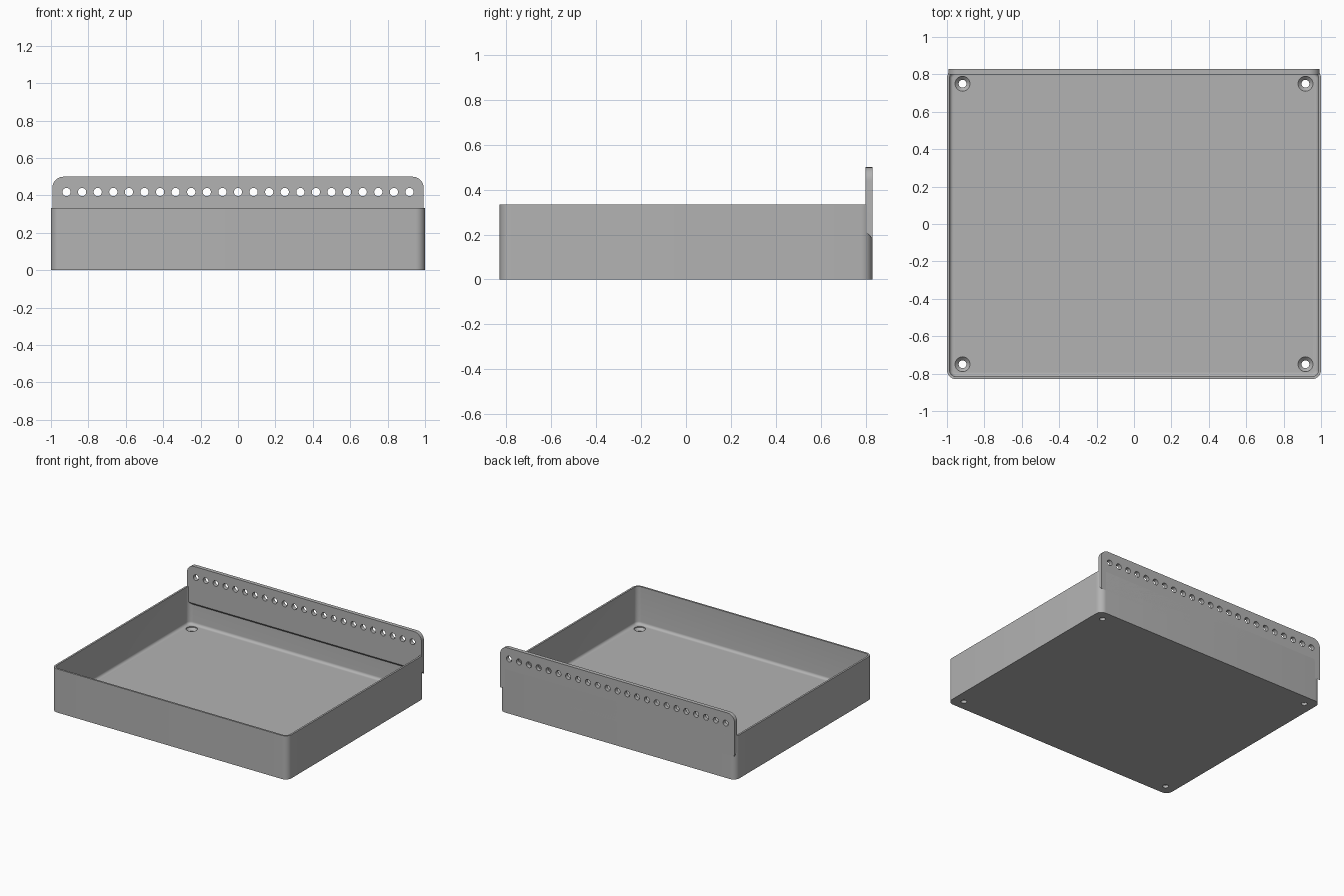
import bpy, bmesh, math
from mathutils import Matrix

cube = bpy.data.objects.get("Cube")
if cube:
    bpy.data.objects.remove(cube, do_unlink=True)

WIDTH, DEPTH, WALL, FLOOR = 1.0, 0.83, 0.014, 0.045   # half sizes, thicknesses
TRAY_TOP, PLATE_TOP, PITCH = 0.333, 0.5, 1 / 12

gray = bpy.data.materials.new("Plain gray")
gray.use_nodes = True
gray.diffuse_color = (0.45, 0.45, 0.45, 1)
gray.node_tree.nodes["Principled BSDF"].inputs["Base Color"].default_value = gray.diffuse_color


def make_object(name, bm):
    bmesh.ops.recalc_face_normals(bm, faces=bm.faces)
    mesh = bpy.data.meshes.new(name)
    bm.to_mesh(mesh)
    bm.free()
    obj = bpy.data.objects.new(name, mesh)
    bpy.context.collection.objects.link(obj)
    mesh.materials.append(gray)
    return obj


def select_only(obj):
    bpy.ops.object.select_all(action='DESELECT')
    obj.select_set(True)
    bpy.context.view_layer.objects.active = obj


def cut(obj, cutter):
    select_only(obj)
    mod = obj.modifiers.new("Holes", 'BOOLEAN')
    mod.operation, mod.solver, mod.object = 'DIFFERENCE', 'EXACT', cutter
    bpy.ops.object.modifier_apply(modifier=mod.name)
    bpy.data.objects.remove(cutter, do_unlink=True)
    bpy.ops.object.shade_smooth_by_angle(angle=math.radians(30))


def rounded_ring(bm, inset, z, radius, steps=8):
    """Rounded rectangle of vertices, inset from the outer tray wall."""
    ring = []
    for corner, (sx, sy) in enumerate([(1, 1), (-1, 1), (-1, -1), (1, -1)]):
        cx, cy = sx * (WIDTH - inset - radius), sy * (DEPTH - inset - radius)
        for i in range(steps + 1):
            a = math.pi / 2 * (corner + i / steps)
            ring.append(bm.verts.new((cx + radius * math.cos(a), cy + radius * math.sin(a), z)))
    return ring


# Open tray: outer wall, rim, inner wall, filleted floor
bm = bmesh.new()
fillet, corner = 0.02, 0.05
levels = [(0, 0), (0, TRAY_TOP), (WALL, TRAY_TOP)]
for i in range(7):
    a = math.pi / 2 * i / 6
    levels.append((WALL + fillet * (1 - math.cos(a)), FLOOR + fillet * (1 - math.sin(a))))
rings = [rounded_ring(bm, inset, z, corner - inset) for inset, z in levels]
for low, high in zip(rings, rings[1:]):
    for i in range(len(low)):
        j = (i + 1) % len(low)
        bm.faces.new((low[i], low[j], high[j], high[i]))
bm.faces.new(rings[0])
bm.faces.new(rings[-1])
tray = make_object("tray", bm)

# Countersunk screw holes in the four floor corners
bm = bmesh.new()
profile = [(0.021, -0.02), (0.021, 0.02), (0.04, 0.039), (0.04, 0.08)]
for sx in (-1, 1):
    for sy in (-1, 1):
        loops = []
        for r, z in profile:
            loops.append(bmesh.ops.create_circle(
                bm, segments=32, radius=r,
                matrix=Matrix.Translation((sx * 11 * PITCH, sy * 9 * PITCH, z)))["verts"])
        for low, high in zip(loops, loops[1:]):
            for i in range(32):
                j = (i + 1) % 32
                bm.faces.new((low[i], low[j], high[j], high[i]))
        bm.faces.new(loops[0])
        bm.faces.new(loops[-1])
cut(tray, make_object("screw_hole_cutter", bm))

# Back mounting plate with rounded top corners and sloped lower edge
bm = bmesh.new()
half, radius = 0.993, 0.06
outline = [(-half, None), (half, None)]
for start, side in ((0, 1), (math.pi / 2, -1)):
    for i in range(9):
        a = start + math.pi / 2 * i / 8
        outline.append((side * (half - radius) + radius * math.cos(a),
                        PLATE_TOP - radius + radius * math.sin(a)))
front = [bm.verts.new((x, 0.8, 0.215 if z is None else z)) for x, z in outline]
back = [bm.verts.new((x, DEPTH, 0.183 if z is None else z)) for x, z in outline]
bm.faces.new(front)
bm.faces.new(back)
for i in range(len(front)):
    j = (i + 1) % len(front)
    bm.faces.new((front[i], front[j], back[j], back[i]))
plate = make_object("mounting_plate", bm)

# Row of mounting holes
bm = bmesh.new()
for i in range(-11, 12):
    bmesh.ops.create_cone(
        bm, cap_ends=True, segments=24, radius1=0.022, radius2=0.022, depth=0.2,
        matrix=Matrix.Translation((i * PITCH, 0.815, 0.418)) @ Matrix.Rotation(math.pi / 2, 4, 'X'))
cut(plate, make_object("mounting_hole_cutter", bm))
